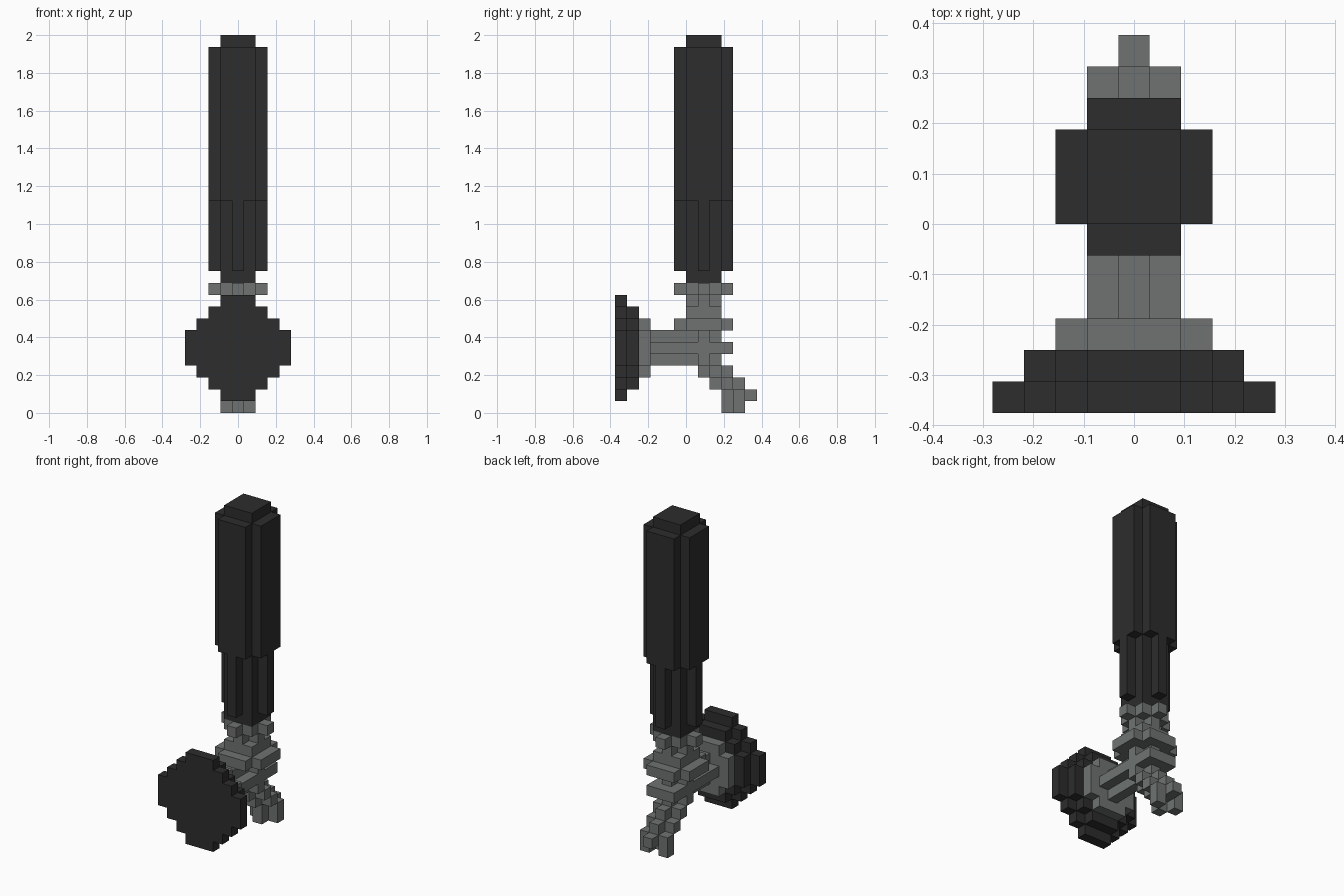
import bpy, bmesh, math
from mathutils import Vector

cube = bpy.data.objects.get("Cube")
if cube:
    bpy.data.objects.remove(cube)

U = 1 / 16  # size of one block


def material(name, rgb):
    m = bpy.data.materials.new(name)
    m.use_nodes = True
    m.diffuse_color = (*rgb, 1)
    bsdf = m.node_tree.nodes["Principled BSDF"]
    bsdf.inputs["Base Color"].default_value = (*rgb, 1)
    bsdf.inputs["Roughness"].default_value = 0.8
    return m


BLACK = material("charcoal black", (0.026, 0.026, 0.026))
GREY = material("metal grey", (0.158, 0.171, 0.165))


def box(w, y0, y1, z0, z1):
    """Blocks from x = -w to w (inclusive), y0 to y1 and z0 to z1 (end excluded)."""
    return {(x, y, z) for x in range(-w, w + 1)
            for y in range(y0, y1) for z in range(z0, z1)}


def disc(y, half):
    """Stepped upright disc, one block thick, centred on z block 5."""
    cells = set()
    for dz in range(-half, half + 1):
        w = min(half, half + 1 - abs(dz))
        cells |= box(w, y, y + 1, 5 + dz, 6 + dz)
    return cells


def build(name, cells, mat):
    """Make a mesh of the exposed block sides and merge the flat areas."""
    bm = bmesh.new()
    for c in cells:
        centre = Vector((c[0], c[1] + 0.5, c[2] + 0.5))
        for axis in range(3):
            for s in (-1, 1):
                n = Vector((0, 0, 0))
                n[axis] = s
                if tuple(int(c[i] + n[i]) for i in range(3)) in cells:
                    continue
                a = Vector((0, 0, 0))
                a[(axis + 1) % 3] = 0.5
                b = n.cross(a)
                mid = centre + n * 0.5
                corners = (mid - a - b, mid + a - b, mid + a + b, mid - a + b)
                bm.faces.new([bm.verts.new(p * U) for p in corners])
    bmesh.ops.remove_doubles(bm, verts=bm.verts, dist=U * 0.01)
    bmesh.ops.dissolve_limit(bm, angle_limit=math.radians(1),
                             verts=bm.verts, edges=bm.edges)
    mesh = bpy.data.meshes.new(name)
    bm.to_mesh(mesh)
    bm.free()
    mesh.materials.append(mat)
    ob = bpy.data.objects.new(name, mesh)
    bpy.context.collection.objects.link(ob)
    return ob


# Grip: rounded square column, with four thin ribs on the lower section
grip = box(1, -1, 4, 18, 31) | box(2, 0, 3, 18, 31)
grip |= box(1, 0, 3, 31, 32) | box(1, 0, 3, 11, 18)
grip |= box(0, -1, 4, 12, 18) | box(2, 1, 2, 12, 18)
build("grip", grip, BLACK)

# Collar below the grip: core with four studs
build("collar", box(1, 0, 3, 10, 11) | box(0, -1, 4, 10, 11) | box(2, 1, 2, 10, 11), GREY)

# Neck: cross-shaped stem on a flange
neck = box(0, 0, 3, 9, 10) | box(1, 1, 2, 9, 10) | box(1, 0, 3, 8, 9)
neck |= box(1, -1, 4, 7, 8) | box(2, 0, 3, 7, 8)
neck |= box(0, 0, 3, 4, 7) | box(1, 1, 2, 4, 7)
# Arm: cross-shaped rod running forward to the striking head
neck |= box(0, -3, 3, 4, 7) | box(1, -3, 4, 5, 6)
build("neck_and_arm", neck, GREY)

# Rear claw: diagonal stepped bar ending in a forked tip
claw = set()
for z in (1, 2, 3):
    y = 5 - z
    claw |= box(0, y - 1, y + 2, z, z + 1) | box(1, y, y + 1, z, z + 1)
claw |= box(0, 3, 4, 0, 1)
claw |= {(-1, 4, 0), (1, 4, 0)}
build("rear_claw", claw, GREY)

# Striking head: stepped discs growing toward the front
build("head_back", disc(-4, 2), GREY)
build("head_face", disc(-5, 3) | disc(-6, 4), BLACK)
